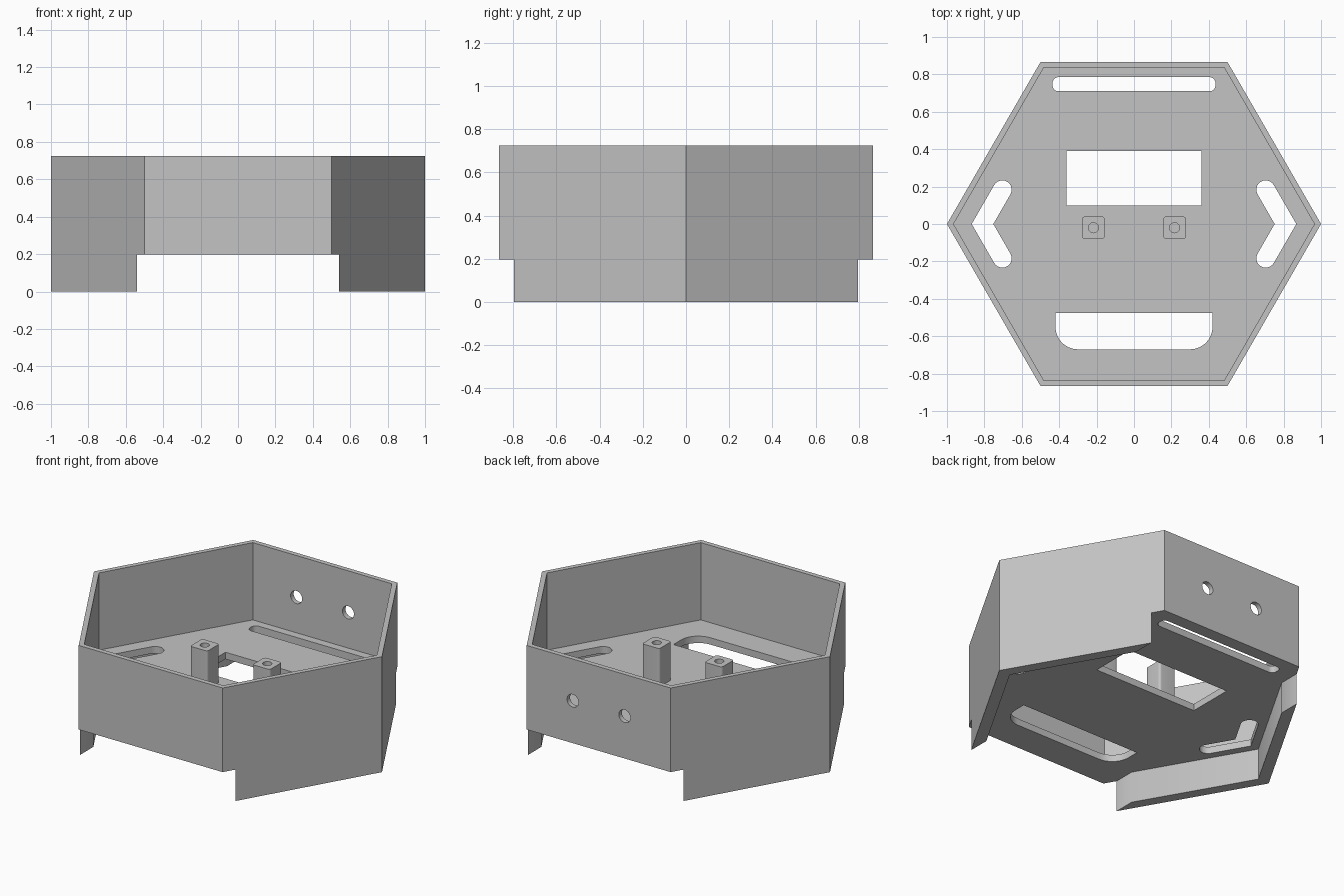
import bpy, bmesh
from math import sin, cos, radians, sqrt, pi

cube = bpy.data.objects.get("Cube")
if cube:
    bpy.data.objects.remove(cube, do_unlink=True)

grey = bpy.data.materials.new("plain_grey")
grey.use_nodes = True
colour = (0.55, 0.55, 0.55, 1)
grey.diffuse_color = colour
grey.node_tree.nodes["Principled BSDF"].inputs["Base Color"].default_value = colour

BASE, FLOOR, POST, TOP = 0.197, 0.24, 0.48, 0.725
OUTER, INNER, SKIRT = 1.0, 0.965, 0.923
SKIRT_END = 0.54


def arc(x, y, r, start, end, steps=10):
    angles = [radians(start + (end - start) * i / steps) for i in range(steps + 1)]
    return [(x + r * cos(a), y + r * sin(a)) for a in angles]


def circle(x, y, r):
    return arc(x, y, r, 0, 360, 24)[:-1]


def hexagon(r):
    return [(r * cos(i * pi / 3), r * sin(i * pi / 3)) for i in range(6)]


def rectangle(x0, x1, y0, y1, low=0, high=0):
    """Rectangle with separate corner radii for its low and high y edges."""
    loop = []
    for x, y, r, start in ((x1, y1, high, 0), (x0, y1, high, 90),
                           (x0, y0, low, 180), (x1, y0, low, 270)):
        cx = x - r if x == x1 else x + r
        cy = y - r if y == y1 else y + r
        loop += arc(cx, cy, r, start, start + 90, 8) if r else [(x, y)]
    return loop


def chevron(side):
    """Bent slot with round ends, following a side corner."""
    apex, length, r = 0.81, 0.212, 0.05
    ex, ey = apex - length / 2, length * sqrt(3) / 2
    tip = r * 2 / sqrt(3)
    loop = [(apex + tip, 0)] + arc(ex, ey, r, 30, 210)
    loop += [(apex - tip, 0)] + arc(ex, -ey, r, 150, 330)
    return [(side * x, y) for x, y in loop]


def plate(name, loops, z0, z1):
    """Extrude an outline, with any further loops as holes."""
    curve = bpy.data.curves.new(name, "CURVE")
    curve.dimensions = "2D"
    curve.fill_mode = "BOTH"
    curve.extrude = (z1 - z0) / 2
    for loop in loops:
        spline = curve.splines.new("POLY")
        spline.points.add(len(loop) - 1)
        for point, (x, y) in zip(spline.points, loop):
            point.co = (x, y, 0, 1)
        spline.use_cyclic_u = True
    temp = bpy.data.objects.new(name + "_outline", curve)
    bpy.context.collection.objects.link(temp)
    graph = bpy.context.evaluated_depsgraph_get()
    mesh = bpy.data.meshes.new_from_object(temp.evaluated_get(graph))
    bpy.data.objects.remove(temp, do_unlink=True)

    bm = bmesh.new()
    bm.from_mesh(mesh)
    bmesh.ops.remove_doubles(bm, verts=bm.verts, dist=0.0001)
    bmesh.ops.translate(bm, verts=bm.verts, vec=(0, 0, (z0 + z1) / 2))
    bmesh.ops.recalc_face_normals(bm, faces=bm.faces)
    bm.to_mesh(mesh)
    bm.free()
    mesh.materials.clear()
    mesh.materials.append(grey)
    obj = bpy.data.objects.new(name, mesh)
    bpy.context.collection.objects.link(obj)
    return obj


def activate(obj):
    bpy.ops.object.select_all(action="DESELECT")
    obj.select_set(True)
    bpy.context.view_layer.objects.active = obj


parts = []

# Floor with its window, straight slots and bent side slots
parts.append(plate("floor", [
    hexagon(INNER),
    rectangle(-0.36, 0.36, 0.10, 0.39),
    rectangle(-0.435, 0.435, 0.71, 0.785, 0.03, 0.03),
    rectangle(-0.42, 0.42, -0.67, -0.475, 0.12, 0),
    chevron(1), chevron(-1)], BASE, FLOOR))

# Hexagonal wall with two round holes through the back
walls = plate("walls", [hexagon(OUTER), hexagon(INNER)], BASE, TOP)
parts.append(walls)
for x in (-0.18, 0.18):
    bpy.ops.mesh.primitive_cylinder_add(vertices=32, radius=0.04, depth=0.2,
                                        location=(x, 0.85, 0.463), rotation=(pi / 2, 0, 0))
    cutter = bpy.context.object
    cutter.hide_render = True
    activate(walls)
    mod = walls.modifiers.new("back_hole", "BOOLEAN")
    mod.operation, mod.solver, mod.object = "DIFFERENCE", "EXACT", cutter
    bpy.ops.object.modifier_apply(modifier=mod.name)
    bpy.data.objects.remove(cutter, do_unlink=True)

# Side skirts and screw posts, mirrored left and right
yo, yi = [(r - SKIRT_END) * sqrt(3) for r in (OUTER, SKIRT)]
for label, s in (("left", 1), ("right", -1)):
    outline = [(OUTER, 0), (SKIRT_END, yo), (SKIRT_END, yi),
               (SKIRT, 0), (SKIRT_END, -yi), (SKIRT_END, -yo)]
    parts.append(plate(label + "_skirt", [[(s * x, y) for x, y in outline]], 0, BASE))
    px, py, h = s * 0.217, -0.02, 0.06
    parts.append(plate(label + "_post", [
        rectangle(px - h, px + h, py - h, py + h, 0.015, 0.015),
        circle(px, py, 0.027)], FLOOR, POST))

for obj in parts:
    activate(obj)
    bpy.ops.object.shade_smooth_by_angle(angle=radians(30))
